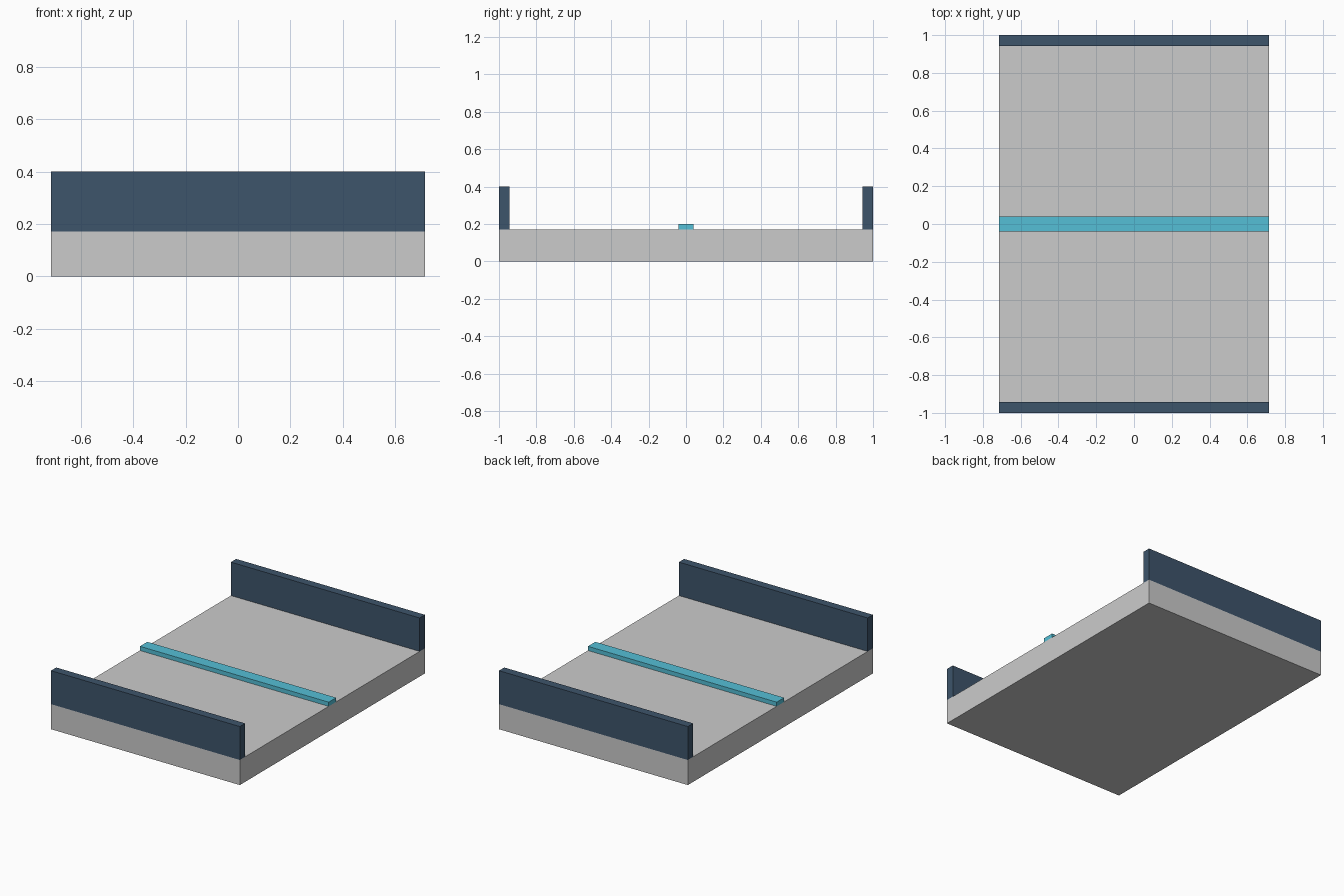
import bpy

if "Cube" in bpy.data.objects:
    bpy.data.objects.remove(bpy.data.objects["Cube"])


def paint(name, rgb):
    mat = bpy.data.materials.new(name)
    mat.diffuse_color = (*rgb, 1.0)
    mat.use_nodes = True
    mat.node_tree.nodes["Principled BSDF"].inputs["Base Color"].default_value = mat.diffuse_color
    return mat


def box(name, x, y, z, mat=None):
    """Flat-faced box spanning the given (low, high) ranges."""
    spans = (x, y, z)
    bpy.ops.mesh.primitive_cube_add(size=1, location=[(a + b) / 2 for a, b in spans])
    obj = bpy.context.object
    obj.name = name
    obj.scale = [b - a for a, b in spans]
    bpy.ops.object.transform_apply(location=False, rotation=False, scale=True)
    if mat:
        obj.data.materials.append(mat)
    return obj


HALF_W = 0.714    # half width along x
DECK_Z = 0.1714   # top of the slab
WALL_T = 0.057    # side wall thickness

navy = paint("navy", (0.047, 0.089, 0.147))
cyan = paint("cyan", (0.09, 0.52, 0.67))
width = (-HALF_W, HALF_W)

# Base slab
box("base_slab", width, (-1, 1), (0, DECK_Z))

# Parapet walls along the front and back edges
for name, side in (("front_wall", -1), ("back_wall", 1)):
    y = sorted((side, side * (1 - WALL_T)))
    box(name, width, y, (DECK_Z, 0.40), navy)

# Raised strip down the middle
box("centre_strip", width, (-0.04, 0.04), (DECK_Z, 0.20), cyan)
